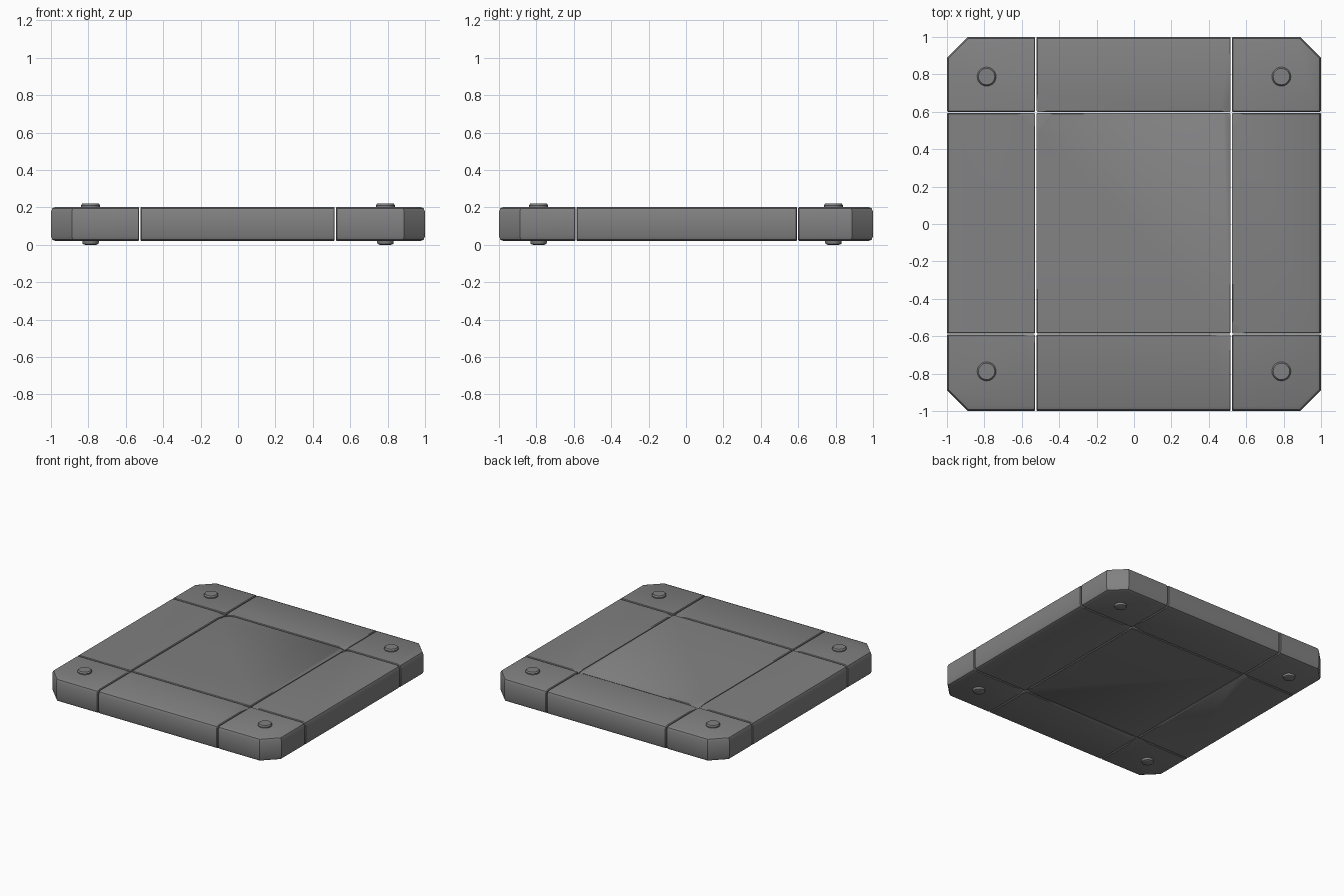
import bpy, bmesh, math, random
from mathutils import Vector

if "Cube" in bpy.data.objects:
    bpy.data.objects.remove(bpy.data.objects["Cube"])

random.seed(4)
Z0, Z1 = 0.02, 0.203
XS = [-1.0, -0.525, 0.52, 1.0]
YS = [-1.0, -0.588, 0.597, 1.0]
GAP = 0.003

stone = bpy.data.materials.new("grey stone")
stone.diffuse_color = (0.22, 0.22, 0.225, 1)
stone.use_nodes = True
stone.node_tree.nodes["Principled BSDF"].inputs["Base Color"].default_value = stone.diffuse_color


def finish(bm, name, angle):
    bmesh.ops.recalc_face_normals(bm, faces=bm.faces)
    me = bpy.data.meshes.new(name)
    bm.to_mesh(me)
    bm.free()
    me.materials.append(stone)
    ob = bpy.data.objects.new(name, me)
    bpy.context.collection.objects.link(ob)
    bpy.ops.object.select_all(action='DESELECT')
    ob.select_set(True)
    bpy.context.view_layer.objects.active = ob
    bpy.ops.object.shade_smooth_by_angle(angle=math.radians(angle))


def slab():
    # whole plate: octagonal outline with rounded rims
    bm = bmesh.new()
    c = 0.888
    outline = [(-c, -1), (c, -1), (1, -c), (1, c), (c, 1), (-c, 1), (-1, c), (-1, -c)]
    f = bm.faces.new([bm.verts.new((x, y, Z0)) for x, y in outline])
    top = bmesh.ops.extrude_face_region(bm, geom=[f])
    bmesh.ops.translate(bm, vec=(0, 0, Z1 - Z0),
                        verts=[v for v in top["geom"] if isinstance(v, bmesh.types.BMVert)])
    bmesh.ops.recalc_face_normals(bm, faces=bm.faces)
    rims = [e for e in bm.edges if abs(e.verts[0].co.z - e.verts[1].co.z) < 1e-6]
    bmesh.ops.bevel(bm, geom=rims, offset=0.026, segments=2, profile=0.5, affect='EDGES')
    return bm


def cut(bm, co, no):
    # slice away everything on the normal side and cap the hole
    r = bmesh.ops.bisect_plane(bm, geom=bm.verts[:] + bm.edges[:] + bm.faces[:], dist=1e-5,
                               plane_co=co, plane_no=no, clear_outer=True)
    edges = [e for e in r["geom_cut"] if isinstance(e, bmesh.types.BMEdge)]
    if edges:
        bmesh.ops.holes_fill(bm, edges=edges, sides=0)


# nine stone tiles
rows, cols = ["front", "middle", "back"], ["left", "centre", "right"]
for j in range(3):
    for i in range(3):
        bm = slab()
        x0, x1, y0, y1 = XS[i], XS[i + 1], YS[j], YS[j + 1]
        joints = [(i > 0, x0 + GAP, 0, -1), (i < 2, x1 - GAP, 0, 1),
                  (j > 0, y0 + GAP, 1, -1), (j < 2, y1 - GAP, 1, 1)]
        for used, pos, axis, sign in joints:
            if used:
                co, no = Vector((0, 0, 0)), Vector((0, 0, 0))
                co[axis], no[axis] = pos, sign
                cut(bm, co, no)
        # small bevel round the joint faces

        def on_joint(f):
            return any(u and all(abs(v.co[a] - p) < 1e-4 for v in f.verts)
                       for u, p, a, s in joints)
        bm.normal_update()
        rim = {e for f in bm.faces if on_joint(f) for e in f.edges}
        bmesh.ops.bevel(bm, geom=list(rim), offset=0.005, segments=1, affect='EDGES')
        # worn chips on some inner corners, top and bottom
        for sx, x, inx in ((-1, x0, i > 0), (1, x1, i < 2)):
            for sy, y, iny in ((-1, y0, j > 0), (1, y1, j < 2)):
                for sz, z in ((1, Z1), (-1, Z0)):
                    if inx and iny and random.random() < 0.45:
                        depth = random.uniform(0.010, 0.02)
                        a, b = random.uniform(0.05, 0.13), random.uniform(0.05, 0.13)
                        no = Vector((sx / a, sy / b, sz / depth))
                        cut(bm, Vector((x - sx * a, y, z)), no.normalized())
        finish(bm, f"{rows[j]}_{cols[i]}_stone", 35)

# rivets through the four corner tiles: (radius, height) profile
PROFILE = [(0.030, 0.003), (0.042, 0.008), (0.046, 0.03), (0.046, 0.19),
           (0.051, 0.195), (0.051, 0.214), (0.044, 0.224)]
N = 20
for sx in (-1, 1):
    for sy in (-1, 1):
        bm = bmesh.new()
        rings = [[bm.verts.new((sx * 0.788 + r * math.cos(2 * math.pi * k / N),
                                sy * 0.788 + r * math.sin(2 * math.pi * k / N), z))
                  for k in range(N)] for r, z in PROFILE]
        for lo, hi in zip(rings, rings[1:]):
            for k in range(N):
                bm.faces.new((lo[k], lo[(k + 1) % N], hi[(k + 1) % N], hi[k]))
        bm.faces.new(rings[0][::-1])
        bm.faces.new(rings[-1])
        bmesh.ops.translate(bm, vec=(0, 0, -0.003), verts=bm.verts)
        finish(bm, f"{'back' if sy > 0 else 'front'}_{'right' if sx > 0 else 'left'}_rivet", 30)
